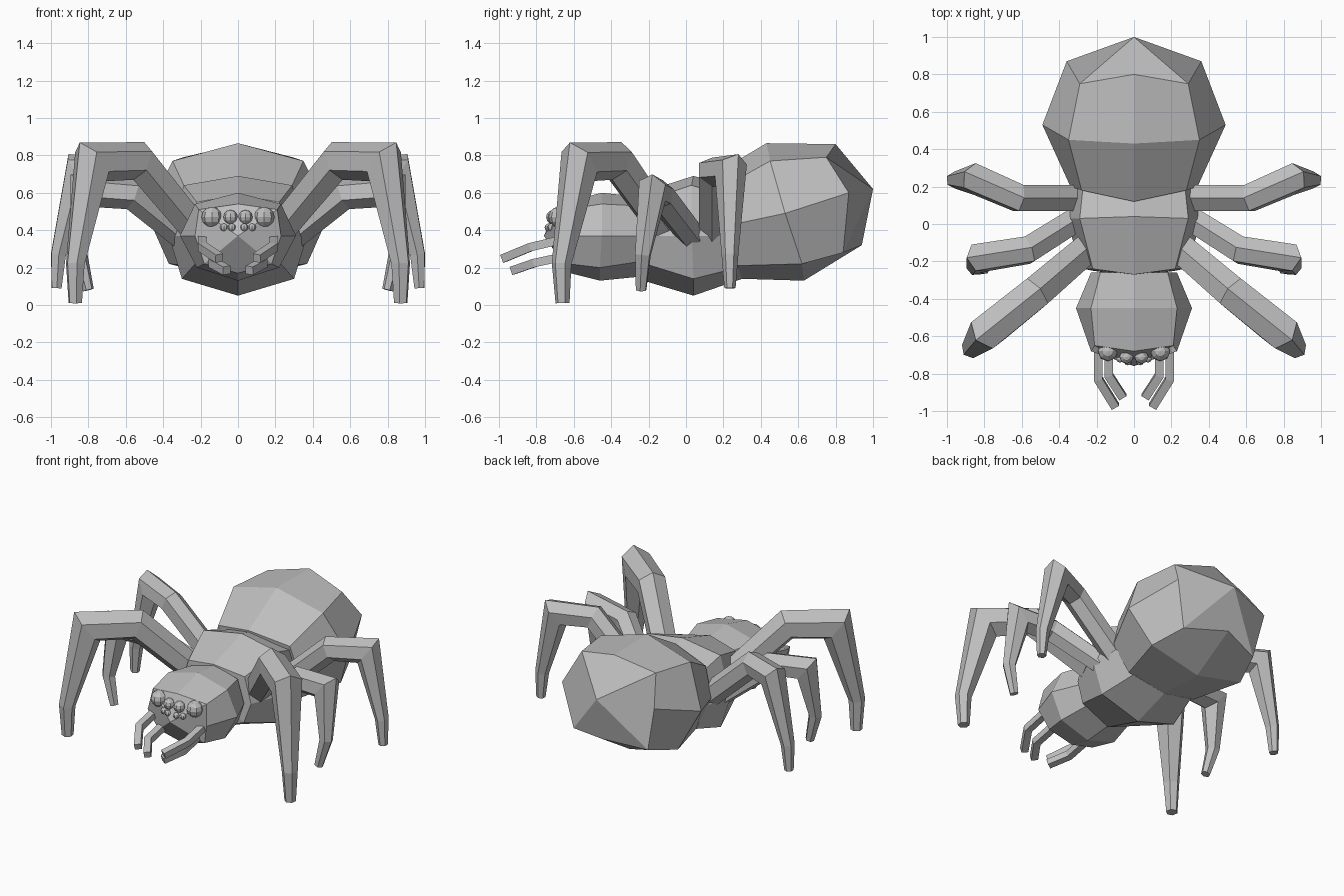
import bpy
import bmesh
from math import cos, sin, pi
from mathutils import Vector, Matrix

default_cube = bpy.data.objects.get("Cube")
if default_cube:
    bpy.data.objects.remove(default_cube, do_unlink=True)

# One flat grey for the whole creature
grey = bpy.data.materials.new("plain_grey")
grey.use_nodes = True
grey.diffuse_color = (0.52, 0.52, 0.52, 1)
grey.node_tree.nodes["Principled BSDF"].inputs["Base Color"].default_value = grey.diffuse_color


def make_object(name, bm):
    """Turn a bmesh into a flat-shaded object with outward normals."""
    bmesh.ops.recalc_face_normals(bm, faces=bm.faces[:])
    mesh = bpy.data.meshes.new(name)
    bm.to_mesh(mesh)
    bm.free()
    mesh.materials.append(grey)
    obj = bpy.data.objects.new(name, mesh)
    bpy.context.collection.objects.link(obj)
    return obj


def bridge(bm, rings):
    """Join neighbouring rings of vertices with quads."""
    for first, second in zip(rings, rings[1:]):
        count = len(first)
        for i in range(count):
            j = (i + 1) % count
            bm.faces.new((first[i], first[j], second[j], second[i]))


def body_part(name, half_rings, start_tip, end_tip):
    """Blocky rounded body: mirrored eight-sided rings, closed by quads around a tip.

    Each half ring runs from the top centre, round the +x side, to the bottom centre.
    """
    bm = bmesh.new()
    rings = []
    for half in half_rings:
        mirrored = [(-x, y, z) for x, y, z in half[-2:0:-1]]
        rings.append([bm.verts.new(p) for p in half + mirrored])
    bridge(bm, rings)
    for ring, tip in ((rings[0], start_tip), (rings[-1], end_tip)):
        centre = bm.verts.new(tip)
        for i in range(0, len(ring), 2):
            bm.faces.new((centre, ring[i - 1], ring[i], ring[i + 1]))
    return make_object(name, bm)


def limb(name, points, radii, sides, side, turn=0.0):
    """Tapered tube with mitred joints; side mirrors it across x."""
    path = [Vector((x * side, y, z)) for x, y, z in points]
    steps = [(b - a).normalized() for a, b in zip(path, path[1:])]
    # First section, with one corner pointing up
    across = steps[0].cross(Vector((0, 0, 1))).normalized()
    up = across.cross(steps[0])
    angles = [2 * pi * i / sides + turn for i in range(sides)]
    section = [up * cos(a) + across * sin(a) for a in angles]
    bm = bmesh.new()
    rings = []
    for i, centre in enumerate(path):
        before, after = steps[max(i - 1, 0)], steps[min(i, len(steps) - 1)]
        normal = (before + after).normalized()
        # Slide each corner along the incoming segment onto the mitre plane
        corners = [v - before * (v.dot(normal) / before.dot(normal)) for v in section]
        rings.append([bm.verts.new(centre + v * radii[i]) for v in corners])
        bend = before.rotation_difference(after)
        section = [bend @ v for v in section]
    bridge(bm, rings)
    bm.faces.new(rings[0])
    bm.faces.new(rings[-1])
    return make_object(name, bm)


def eye(name, location, radius):
    bm = bmesh.new()
    bmesh.ops.create_uvsphere(bm, u_segments=8, v_segments=6, radius=radius,
                              matrix=Matrix.Translation(location))
    return make_object(name, bm)


# Abdomen
body_part("abdomen", [
    [(0, .12, .68), (.28, .18, .62), (.34, .2, .42), (.27, .27, .21), (0, .3, .14)],
    [(0, .43, .865), (.35, .45, .77), (.49, .53, .49), (.37, .62, .22), (0, .63, .13)],
    [(0, .8, .86), (.29, .75, .79), (.36, .87, .6), (.29, .84, .28), (0, .94, .32)],
], (0, .15, .4), (0, 1, .62))

# Thorax
body_part("thorax", [
    [(0, -.27, .59), (.22, -.24, .55), (.27, -.24, .37), (.22, -.25, .23), (0, -.26, .14)],
    [(0, .04, .69), (.29, .03, .64), (.37, .03, .37), (.3, .04, .14), (0, .04, .05)],
    [(0, .3, .62), (.27, .22, .58), (.32, .26, .37), (.24, .28, .2), (0, .3, .14)],
], (0, -.28, .37), (0, .3, .37))

# Head
body_part("head", [
    [(0, -.26, .58), (.18, -.26, .53), (.23, -.26, .37), (.18, -.26, .23), (0, -.26, .15)],
    [(0, -.45, .6), (.23, -.45, .54), (.31, -.45, .37), (.22, -.46, .2), (0, -.46, .13)],
    [(0, -.68, .54), (.21, -.65, .51), (.23, -.68, .37), (.18, -.63, .22), (0, -.62, .17)],
], (0, -.25, .37), (0, -.76, .37))

# Paths of the legs: root, elbow, knee, ankle, foot
leg_paths = {
    "front_leg": [(.25, -.13, .43), (.53, -.37, .77), (.78, -.57, .765),
                  (.87, -.665, .22), (.87, -.66, .01)],
    "middle_leg": [(.3, .03, .37), (.57, -.14, .59), (.82, -.18, .61),
                   (.85, -.23, .27), (.8, -.24, .08)],
    "back_leg": [(.26, .14, .38), (.62, .14, .71), (.85, .24, .72),
                 (.96, .235, .27), (.97, .235, .09)],
}
leg_radii = {
    "front_leg": [.09, .1, .105, .053, .038],
    "middle_leg": [.075, .08, .083, .045, .03],
    "back_leg": [.08, .08, .085, .045, .03],
}

# Paths of the mouth feelers
feeler_paths = {
    "upper_feeler": [(.19, -.62, .36), (.19, -.83, .31), (.1, -.975, .25)],
    "lower_feeler": [(.135, -.6, .27), (.135, -.81, .225), (.06, -.925, .185)],
}

# Eyes: position and radius
eyes = {
    "outer_eye": ((.14, -.68, .47), .055),
    "inner_eye": ((.04, -.71, .47), .038),
    "lower_outer_eye": ((.075, -.72, .415), .021),
    "lower_inner_eye": ((.033, -.735, .415), .021),
}

# Everything that comes in left and right pairs
for label, side in (("left", 1), ("right", -1)):
    for name, path in leg_paths.items():
        limb(label + "_" + name, path, leg_radii[name], 6, side)
    for name, path in feeler_paths.items():
        limb(label + "_" + name, path, [.032] * len(path), 4, side, pi / 4)
    for name, ((x, y, z), radius) in eyes.items():
        eye(label + "_" + name, Vector((x * side, y, z)), radius)
